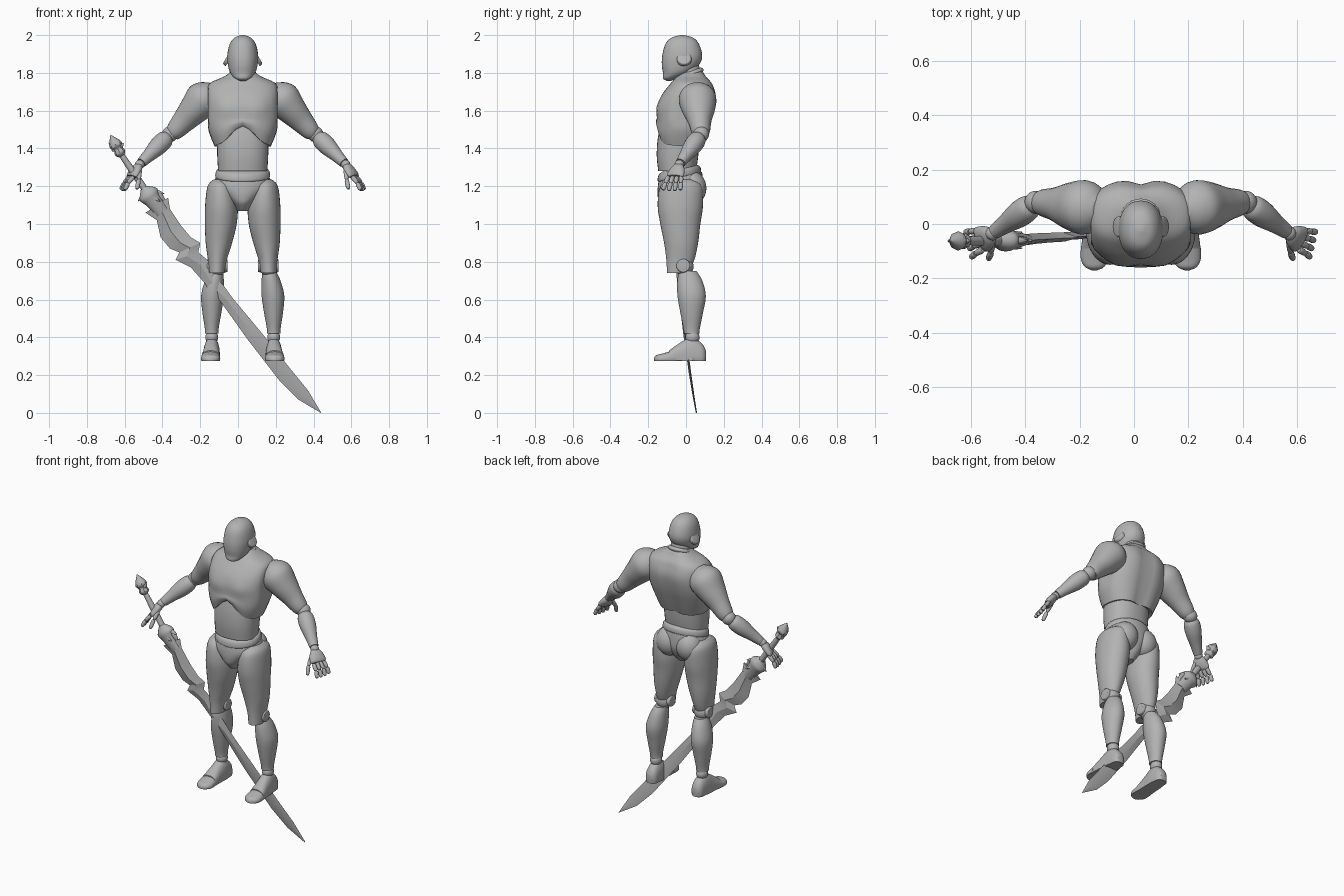
import bpy, bmesh, math
from mathutils import Vector

if "Cube" in bpy.data.objects:
    bpy.data.objects.remove(bpy.data.objects["Cube"])

grey = bpy.data.materials.new("plain_grey")
grey.use_nodes = True
grey.diffuse_color = (.45, .45, .45, 1)
grey.node_tree.nodes["Principled BSDF"].inputs["Base Color"].default_value = grey.diffuse_color

BODY_SHIFT = .025  # the body stands slightly off centre because of the sword


def make(name, verts, faces, mode="middle", angle=40):
    """One object, or a left and right pair, from points and faces."""
    sides = {"middle": [("", 1, BODY_SHIFT)], "world": [("", 1, 0)],
             "pair": [("left_", 1, BODY_SHIFT), ("right_", -1, BODY_SHIFT)]}[mode]
    for prefix, sign, shift in sides:
        mesh = bpy.data.meshes.new(prefix + name)
        mesh.from_pydata([(sign * v.x + shift, v.y, v.z) for v in verts], [], faces)
        bm = bmesh.new()
        bm.from_mesh(mesh)
        bmesh.ops.recalc_face_normals(bm, faces=bm.faces)
        bm.to_mesh(mesh)
        bm.free()
        mesh.materials.append(grey)
        obj = bpy.data.objects.new(prefix + name, mesh)
        bpy.context.collection.objects.link(obj)
        bpy.ops.object.select_all(action="DESELECT")
        obj.select_set(True)
        bpy.context.view_layer.objects.active = obj
        bpy.ops.object.shade_smooth_by_angle(angle=math.radians(angle))


def smooth(rows, steps=5):
    """Catmull-Rom interpolation through rows of numbers."""
    result = []
    for i in range(len(rows) - 1):
        before = rows[max(i - 1, 0)]
        after = rows[min(i + 2, len(rows) - 1)]
        for k in range(steps):
            t = k / steps
            result.append([b + t / 2 * (c - a + t * (2 * a - 5 * b + 4 * c - d + t * (3 * (b - c) + d - a)))
                           for a, b, c, d in zip(before, rows[i], rows[i + 1], after)])
    return result + [list(rows[-1])]


def skin(name, rings, mode="middle", warp=None, power=2, count=32):
    """Skin rings given as (centre, u radius vector, v radius vector)."""
    def bend(value):
        return math.copysign(abs(value) ** (2 / power), value)

    verts, faces = [], []
    for centre, u, v in rings:
        for k in range(count):
            angle = math.tau * k / count
            verts.append(centre + u * bend(math.cos(angle)) + v * bend(math.sin(angle)))
    around = [(k, (k + 1) % count) for k in range(count)]
    for start in range(0, count * (len(rings) - 1), count):
        faces += [[start + k, start + n, start + count + n, start + count + k] for k, n in around]
    for ring in (0, len(rings) - 1):  # fan caps
        verts.append(rings[ring][0].copy())
        faces += [[ring * count + k, ring * count + n, len(verts) - 1] for k, n in around]
    if warp:
        verts = [warp(v) for v in verts]
    make(name, verts, faces, mode)


def loft(name, rows, mode="middle", warp=None, power=2, upright=Vector((0, 1, 0))):
    """Rows of x, y, z, half width, and half size along the upright vector."""
    skin(name, [(Vector(row[:3]), Vector((row[3], 0, 0)), upright * row[4]) for row in smooth(rows)],
         mode, warp, power)


def limb(name, start, end, rows, mode="pair", count=24):
    """Rows of position from start to end, horizontal radius, upright radius."""
    start, end = Vector(start), Vector(end)
    side = (end - start).cross(Vector((0, 0, 1))).normalized()
    up = side.cross(end - start).normalized()
    skin(name, [(start.lerp(end, t), side * u, up * v) for t, u, v in smooth(rows)], mode, count=count)


def round_limb(name, start, end, rows, mode="pair", count=24):
    limb(name, start, end, [(t, radius, radius) for t, radius in rows], mode, count)


def ball(name, centre, x_radius, y_radius, z_radius):
    rings = []
    for i in range(1, 16):
        angle = math.pi * i / 16
        rings.append((Vector(centre) + Vector((0, 0, z_radius * math.cos(angle))),
                      Vector((x_radius * math.sin(angle), 0, 0)),
                      Vector((0, y_radius * math.sin(angle), 0))))
    skin(name, rings, "pair")


def clamp(value, low=0, high=1):
    return max(low, min(high, value))


def bump(distance, width):
    return math.exp(-(distance / width) ** 2)


# Head and neck
loft("head", [(0, -.02, 2, .01, .01), (0, -.02, 1.985, .045, .06), (0, -.02, 1.95, .07, .09),
              (0, -.02, 1.89, .082, .106), (0, -.03, 1.84, .078, .098), (0, -.05, 1.8, .066, .072),
              (0, -.085, 1.77, .04, .036), (0, -.09, 1.757, .01, .01)], power=2.15)
round_limb("ear_disc", (.07, -.01, 1.87), (.087, -.01, 1.88), [(0, .04), (.8, .037), (1, .03)])
round_limb("neck", (0, .04, 1.72), (0, 0, 1.87), [(0, .07), (.5, .06), (1, .058)], "middle")
for low, radius in ((1.74, .08), (1.78, .073)):
    round_limb("neck_ring", (0, .03, low), (0, .02, low + .026),
               [(0, radius - .01), (.5, radius), (1, radius - .01)], "middle")


# Chest: flat arm sides, arched lower front, pectorals and a spine groove
def shape_chest(p):
    x = clamp(p.x, -.183, .183)
    y, z = p.y, p.z
    front = clamp(-y / .06)
    low = clamp((1.56 - z) / .15)
    if y > .03:
        y -= .02 * bump(x, .04) * clamp((1.8 - z) / .08)
    y -= .016 * front * bump(abs(x) - .08, .06) * bump(z - 1.61, .045)
    return Vector((x, y, z + .115 * low * front * bump(x, .085)))


loft("chest", [(0, .035, 1.81, .055, .05), (0, .03, 1.78, .1, .08), (0, .03, 1.74, .18, .115),
               (0, .015, 1.67, .2, .15), (0, 0, 1.58, .2, .15), (0, -.02, 1.49, .18, .14),
               (0, -.03, 1.41, .15, .12)], warp=shape_chest, power=2.4)
loft("abdomen", [(0, -.03, 1.55, .12, .1), (0, -.04, 1.45, .135, .11), (0, -.045, 1.36, .135, .11),
                 (0, -.047, 1.28, .13, .1)], power=2.3)


# Waist and pelvis, higher at the back
def tilt(p):
    return Vector((p.x, p.y, p.z + .2 * (p.y + .04) * clamp((p.z - 1.1) / .1)))


loft("waist_band", [(0, -.035, 1.295, .12, .09), (0, -.035, 1.28, .14, .11),
                    (0, -.035, 1.25, .145, .115), (0, -.035, 1.24, .13, .1)], warp=tilt)
loft("pelvis", [(0, -.03, 1.25, .14, .115), (0, -.03, 1.21, .15, .12), (0, -.03, 1.16, .11, .12),
                (0, -.04, 1.11, .06, .1), (0, -.045, 1.07, .03, .06)], warp=tilt)
ball("glute", (.07, .03, 1.19), .08, .078, .09)

# Legs
loft("thigh", [(.125, -.025, 1.235, .03, .06), (.118, -.026, 1.2, .068, .11), (.113, -.03, 1.1, .086, .12),
               (.116, -.03, 1, .084, .106), (.126, -.026, .9, .07, .09), (.134, -.03, .81, .05, .074),
               (.137, -.046, .74, .04, .055)], "pair")
ball("knee_joint", (.136, -.01, .775), .05, .05, .05)
round_limb("knee_disc", (.08, -.015, .78), (.19, -.015, .779), [(0, .025), (.1, .036), (.9, .036), (1, .025)])
loft("shin", [(.14, .01, .75, .036, .046), (.15, .02, .7, .05, .066), (.16, .03, .62, .06, .075),
              (.163, .03, .53, .05, .06), (.164, .03, .45, .037, .044), (.164, .03, .42, .036, .04)], "pair")
ball("ankle_joint", (.164, .034, .4), .034, .038, .036)


def flat_sole(p):
    return Vector((p.x, p.y, max(p.z, .275)))


loft("foot", [(.163, .105, .3, .02, .03), (.163, .085, .3, .037, .066), (.164, .03, .3, .043, .1),
              (.167, -.03, .295, .045, .077), (.17, -.09, .29, .05, .04)],
     "pair", flat_sole, 2.3, Vector((0, 0, 1)))
loft("toe_cap", [(.17, -.083, .29, .05, .036), (.17, -.13, .285, .05, .028),
                 (.17, -.158, .285, .035, .02), (.17, -.17, .28, .01, .01)],
     "pair", flat_sole, 2.3, Vector((0, 0, 1)))

# Arms
elbow, wrist, knuckles = (.385, .08, 1.475), (.545, -.035, 1.315), (.59, -.06, 1.25)
limb("upper_arm", (.2, .06, 1.67), (.375, .08, 1.475),
     [(-.28, .04, .035), (-.15, .08, .075), (.05, .1, .097), (.35, .086, .08), (.65, .062, .063),
      (.9, .05, .05), (1, .04, .04)])
ball("elbow_joint", elbow, .042, .042, .042)
round_limb("forearm", elbow, wrist, [(.08, .034), (.18, .047), (.4, .048), (.7, .035), (.94, .027)])
ball("wrist_joint", wrist, .025, .025, .025)
limb("palm", wrist, knuckles, [(.05, .024, .018), (.35, .04, .024), (.8, .05, .022), (1, .046, .015)])


# Fingers of two segments, fanned out from the knuckles, and the thumb
def digit(name, *joints):
    for part, start, end in zip(("_base", "_tip"), joints, joints[1:]):
        round_limb(name + part, start, end, [(0, .009), (.2, .012), (.8, .011), (1, .006)], count=12)


for i, finger in enumerate(("index", "middle", "ring", "little")):
    spread = 1.5 - i
    base = Vector(knuckles) - Vector((.007, .023, 0)) * spread
    middle = base + Vector((.028, -.008 - .004 * spread, -.034))
    tip = middle + Vector((.016, -.008 - .004 * spread, -.042 + .004 * abs(spread)))
    digit(finger + "_finger", base, middle, tip)
digit("thumb", (.545, -.06, 1.285), (.55, -.105, 1.235), (.56, -.13, 1.185))


# Sword, leaning through the right hand, its depth following a gentle curve
def on_sword(x, z, lift=0):
    return Vector((x, .055 - .175 * z + .065 * z * z + lift, z))


# Blade: lower and upper edge points per station, with a ridge between them
edges = [(-.49, 1.06, -.37, 1.14), (-.43, 1.02, -.36, 1.08), (-.41, .93, -.3, .99), (-.36, .87, -.25, .93),
         (-.31, .85, -.2, .9), (-.33, .81, -.21, .85), (-.25, .77, -.15, .8), (-.17, .68, -.13, .73),
         (-.15, .62, -.08, .68), (-.1, .6, -.03, .61), (.05, .39, .12, .43), (.22, .17, .28, .23),
         (.32, .07, .37, .12), (.438, 0, .44, .002)]
verts, faces = [], []
for i, (low_x, low_z, high_x, high_z) in enumerate(edges):
    ridge_x, ridge_z = (low_x + high_x) / 2, (low_z + high_z) / 2
    thick = .022 - .02 * i / len(edges)
    verts += [on_sword(low_x, low_z), on_sword(ridge_x, ridge_z, -thick),
              on_sword(high_x, high_z), on_sword(ridge_x, ridge_z, thick)]
    if i:
        ring = range(4 * i, 4 * i + 4)
        faces += [[a - 4, b - 4, b, a] for a, b in zip(ring, [*ring[1:], ring[0]])]
faces += [range(4), range(len(verts) - 4, len(verts))]
make("sword_blade", verts, [list(face) for face in faces], "world", 20)

# Grip, guard and pommel
round_limb("sword_grip", on_sword(-.64, 1.4), on_sword(-.47, 1.15), [(0, .02), (.1, .015), (.5, .018), (1, .017)], "world")
limb("sword_guard", on_sword(-.5, 1.19), on_sword(-.4, 1.06),
     [(0, .02, .02), (.25, .04, .055), (.5, .035, .045), (1, .02, .035)], "world")
round_limb("sword_pommel", on_sword(-.615, 1.36), on_sword(-.675, 1.47),
           [(0, .016), (.15, .03), (.35, .024), (.55, .035), (1, .003)], "world", 8)


def spike(name, start, end):
    round_limb(name, start, end, [(0, .016), (.5, .012), (1, .001)], "world", 10)


spike("pommel_spike", on_sword(-.65, 1.39), on_sword(-.685, 1.43))
spike("pommel_spike", on_sword(-.63, 1.4), on_sword(-.605, 1.43))
spike("guard_spike", on_sword(-.49, 1.16), on_sword(-.53, 1.12))
spike("guard_spike", on_sword(-.44, 1.17), on_sword(-.39, 1.16))
spike("guard_spike", on_sword(-.42, 1.16), on_sword(-.38, 1.11))
for lift in (-.03, .03):
    spike("guard_claw", on_sword(-.47, 1.15, lift / 2), on_sword(-.41, 1.12, lift))
